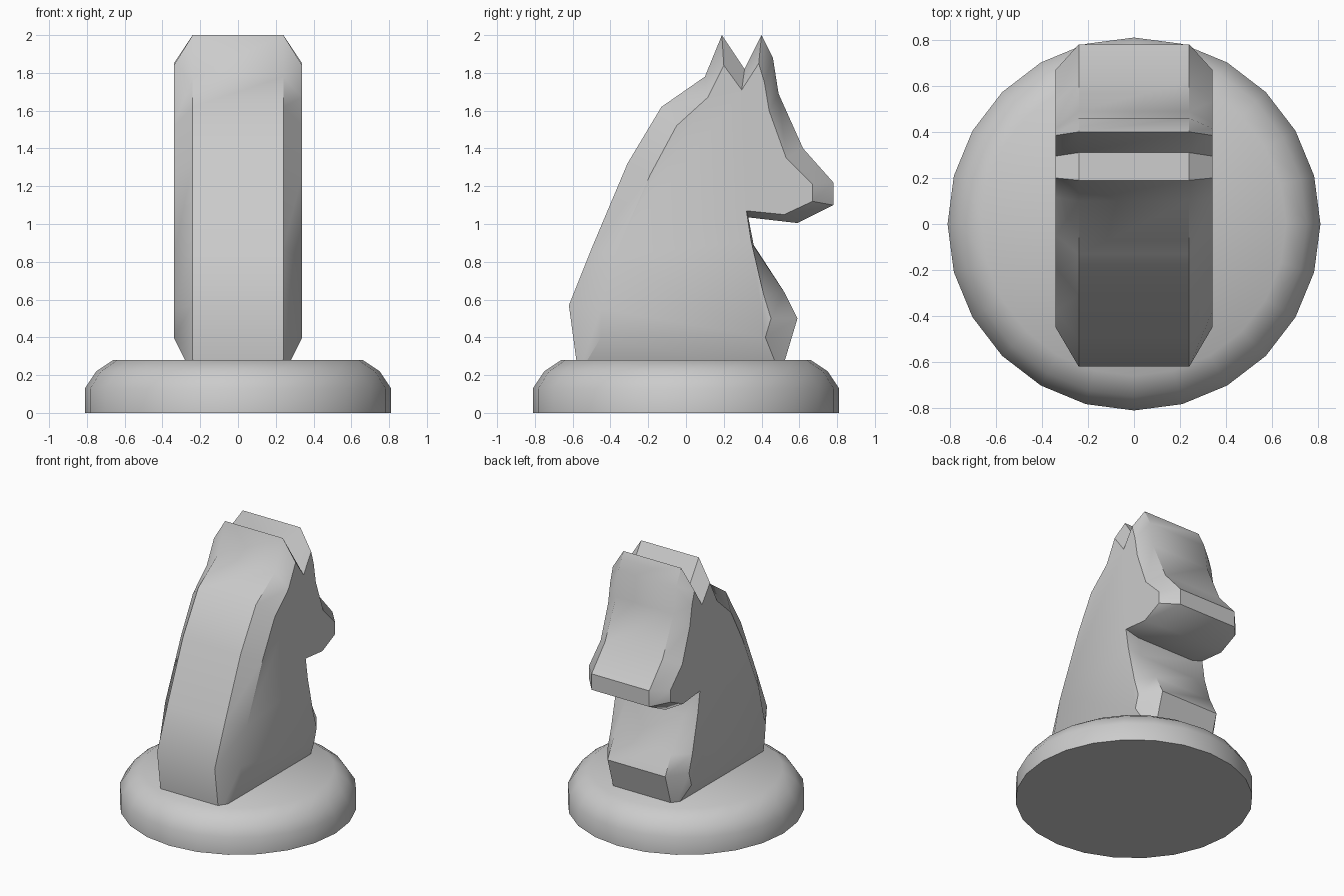
import bpy, bmesh
from math import cos, sin, tau, radians

if "Cube" in bpy.data.objects:
    bpy.data.objects.remove(bpy.data.objects["Cube"])


def finish(name, bm, angle):
    bmesh.ops.recalc_face_normals(bm, faces=bm.faces)
    mesh = bpy.data.meshes.new(name)
    bm.to_mesh(mesh)
    bm.free()
    obj = bpy.data.objects.new(name, mesh)
    bpy.context.collection.objects.link(obj)
    bpy.ops.object.select_all(action='DESELECT')
    obj.select_set(True)
    bpy.context.view_layer.objects.active = obj
    bpy.ops.object.shade_smooth_by_angle(angle=radians(angle))
    return obj


def loft(name, rings, angle):
    """Bridge closed rings of points and cap both ends."""
    bm = bmesh.new()
    loops = [[bm.verts.new(p) for p in ring] for ring in rings]
    for a, b in zip(loops, loops[1:]):
        n = len(a)
        for i in range(n):
            j = (i + 1) % n
            bm.faces.new((a[i], a[j], b[j], b[i]))
    bm.faces.new(loops[0])
    bm.faces.new(loops[-1])
    return finish(name, bm, angle)


# Round base with a stepped, rounded shoulder
base_profile = [(0.81, 0), (0.81, 0.13), (0.75, 0.22), (0.66, 0.28)]
loft("round_base", [[(r * cos(tau * i / 24), r * sin(tau * i / 24), z)
                     for i in range(24)] for r, z in base_profile], 40)

# Horse head: (outer y, outer z, side-face y, side-face z), up the neck and round
profile = [
    (-0.57, 0.20, -0.45, 0.40), (-0.62, 0.57, -0.45, 0.55),
    (-0.50, 0.87, -0.38, 0.83), (-0.31, 1.32, -0.19, 1.26),
    (-0.13, 1.62, -0.05, 1.52), (0.10, 1.78, 0.115, 1.67),
    # two ears
    (0.19, 2.00, 0.20, 1.84), (0.31, 1.82, 0.295, 1.71),
    (0.40, 2.00, 0.385, 1.85), (0.46, 1.88, 0.415, 1.75),
    # brow, nose and jaw
    (0.49, 1.69, 0.44, 1.60), (0.62, 1.40, 0.53, 1.35),
    (0.78, 1.22, 0.67, 1.21), (0.78, 1.10, 0.67, 1.12),
    (0.59, 1.005, 0.52, 1.05), (0.33, 1.035, 0.32, 1.07),
    # throat and chest
    (0.36, 0.88, 0.345, 0.91), (0.52, 0.64, 0.41, 0.63),
    (0.59, 0.50, 0.45, 0.50), (0.50, 0.20, 0.42, 0.40),
]
outer = [p[:2] for p in profile]
side = [p[2:] for p in profile]
sections = [(-0.34, side), (-0.24, outer), (0.24, outer), (0.34, side)]
loft("horse_head", [[(x, y, z) for y, z in pts] for x, pts in sections], 35)
